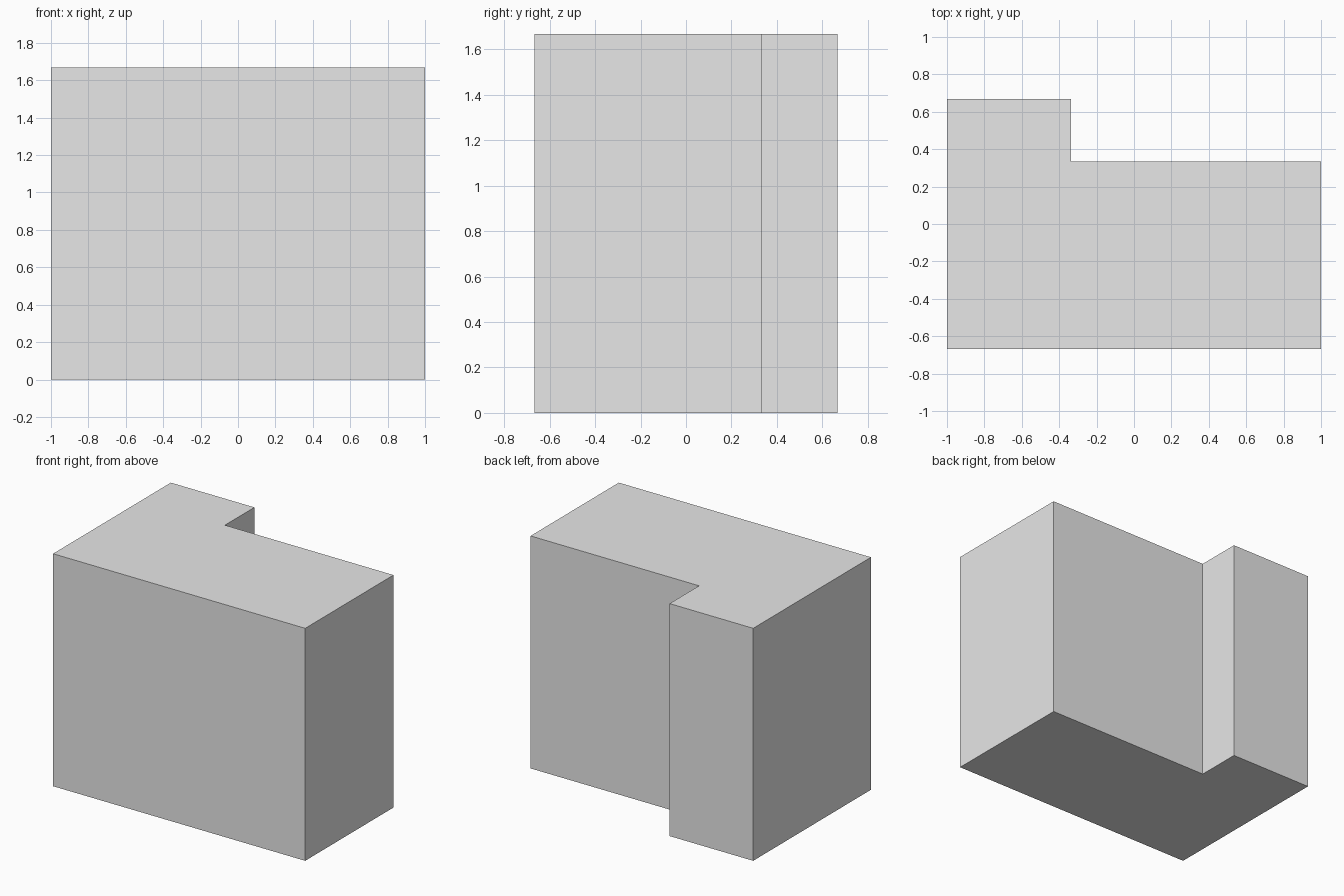
import bpy
import bmesh
from mathutils import Vector

cube = bpy.data.objects.get("Cube")
if cube:
    bpy.data.objects.remove(cube, do_unlink=True)

# Main dimensions
HALF_WIDTH, HALF_DEPTH, HEIGHT = 1.0, 0.667, 1.667
STEP_X, STEP_Y = -0.337, 0.333

# Plain grey material
grey = bpy.data.materials.new("light_grey")
grey.use_nodes = True
colour = (0.8, 0.8, 0.8, 1.0)
grey.diffuse_color = colour
grey.node_tree.nodes["Principled BSDF"].inputs["Base Color"].default_value = colour

# L-shaped footprint, counter-clockwise from above
footprint = [
    (-HALF_WIDTH, -HALF_DEPTH),
    (HALF_WIDTH, -HALF_DEPTH),
    (HALF_WIDTH, STEP_Y),
    (STEP_X, STEP_Y),
    (STEP_X, HALF_DEPTH),
    (-HALF_WIDTH, HALF_DEPTH),
]


def extrude_footprint(name, points, height, material):
    """Raise a flat outline into a closed solid."""
    bm = bmesh.new()
    base = bm.faces.new([bm.verts.new((x, y, 0)) for x, y in points])
    raised = bmesh.ops.extrude_face_region(bm, geom=[base], use_keep_orig=True)
    top_verts = [g for g in raised["geom"] if isinstance(g, bmesh.types.BMVert)]
    bmesh.ops.translate(bm, verts=top_verts, vec=Vector((0, 0, height)))
    bmesh.ops.recalc_face_normals(bm, faces=bm.faces)
    mesh = bpy.data.meshes.new(name)
    bm.to_mesh(mesh)
    bm.free()
    mesh.materials.append(material)
    obj = bpy.data.objects.new(name, mesh)
    bpy.context.collection.objects.link(obj)
    return obj


# Solid block with a stepped back
extrude_footprint("l_shaped_block", footprint, HEIGHT, grey)
